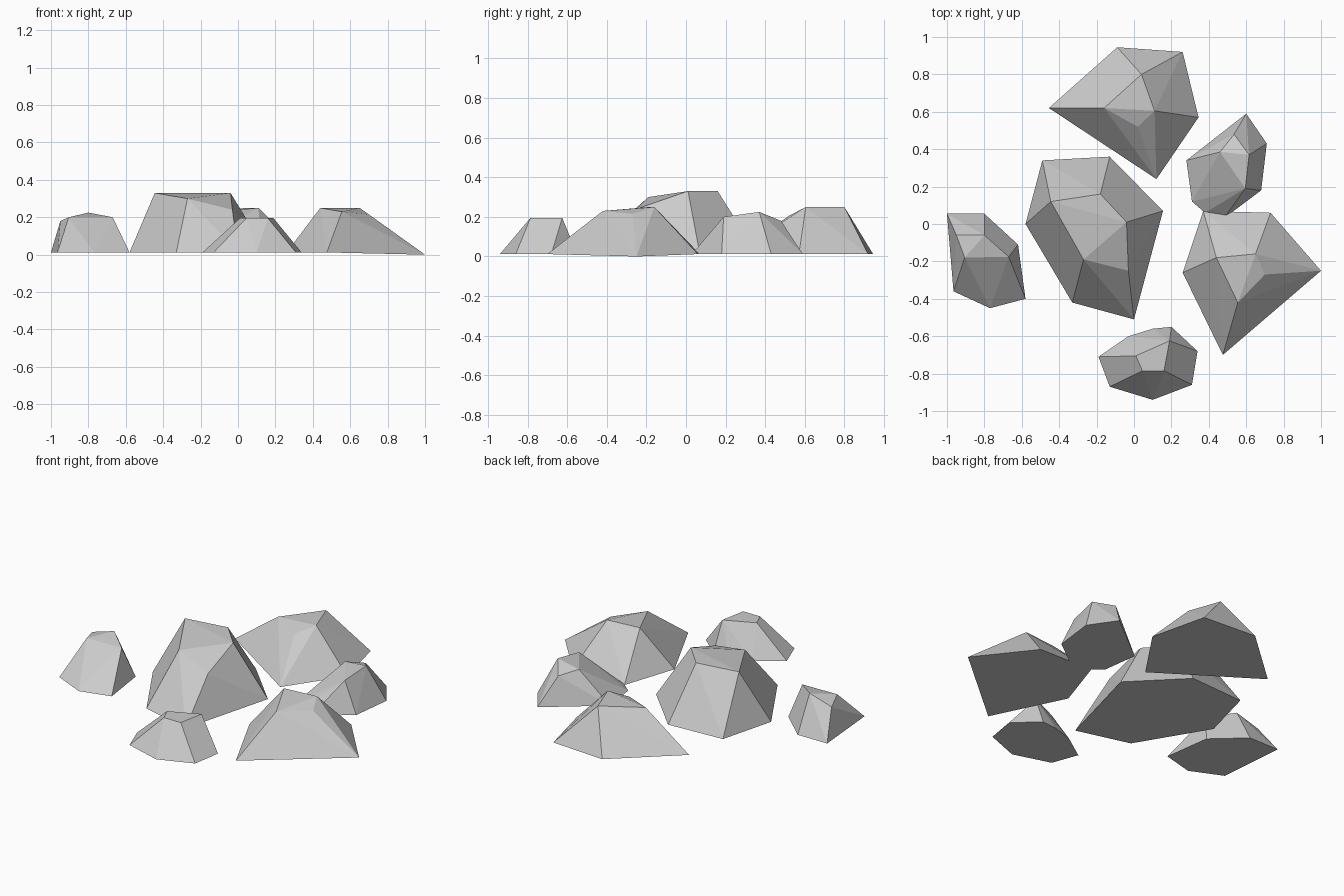
import bpy, bmesh, math

GROUND = 0.012


def rock(name, base, crown):
    """Faceted boulder: hull around a ground outline (x, y[, z]) and crown points (x, y, z)."""
    bm = bmesh.new()
    for p in base:
        bm.verts.new(p if len(p) == 3 else (*p, GROUND))
    for p in crown:
        bm.verts.new(p)
    res = bmesh.ops.convex_hull(bm, input=bm.verts)
    loose = [v for v in bm.verts if not v.link_faces]
    bmesh.ops.delete(bm, geom=loose, context='VERTS')
    # merge nearly flat triangles into broad facets
    bmesh.ops.dissolve_limit(bm, angle_limit=math.radians(3),
                             verts=bm.verts, edges=bm.edges)
    bmesh.ops.recalc_face_normals(bm, faces=bm.faces)
    mesh = bpy.data.meshes.new(name)
    bm.to_mesh(mesh)
    bm.free()
    bpy.context.collection.objects.link(bpy.data.objects.new(name, mesh))


# three large rocks
rock("back_rock",
     [(-.455, .62), (-.09, .945), (.26, .92), (.345, .57), (.12, .24)],
     [(-.16, .62, .225), (.04, .80, .25), (.11, .605, .25), (.02, .52, .205)])
rock("centre_rock",
     [(-.58, 0), (-.49, .34), (-.13, .36), (.155, .07), (0, -.51), (-.33, -.42)],
     [(-.445, .12, .33), (-.18, .16, .33), (-.04, .01, .33),
      (-.03, -.25, .24), (-.27, -.19, .30)])
rock("right_rock",
     [(.37, .07), (.73, .06), (1, -.25, 0), (.475, -.70), (.26, -.26)],
     [(.44, -.18, .25), (.65, -.16, .25), (.70, -.27, .215), (.555, -.42, .23)])

# three small rocks
rock("left_small_rock",
     [(-1, .055), (-.80, .055), (-.62, -.11), (-.58, -.40), (-.77, -.45), (-.965, -.36)],
     [(-.95, -.06, .18), (-.80, -.06, .225), (-.67, -.175, .20), (-.905, -.18, .20)])
rock("right_small_rock",
     [(.28, .34), (.60, .59), (.71, .43), (.68, .18), (.48, .03), (.38, .06), (.31, .12)],
     [(.46, .385, .205), (.535, .48, .18), (.615, .37, .225), (.595, .19, .20)])
rock("front_small_rock",
     [(-.19, -.71), (-.03, -.60), (.10, -.56), (.20, -.55), (.34, -.68),
      (.31, -.86), (.10, -.94), (-.13, -.87)],
     [(.01, -.705, .195), (.19, -.625, .195), (.16, -.785, .195), (.045, -.785, .195)])
